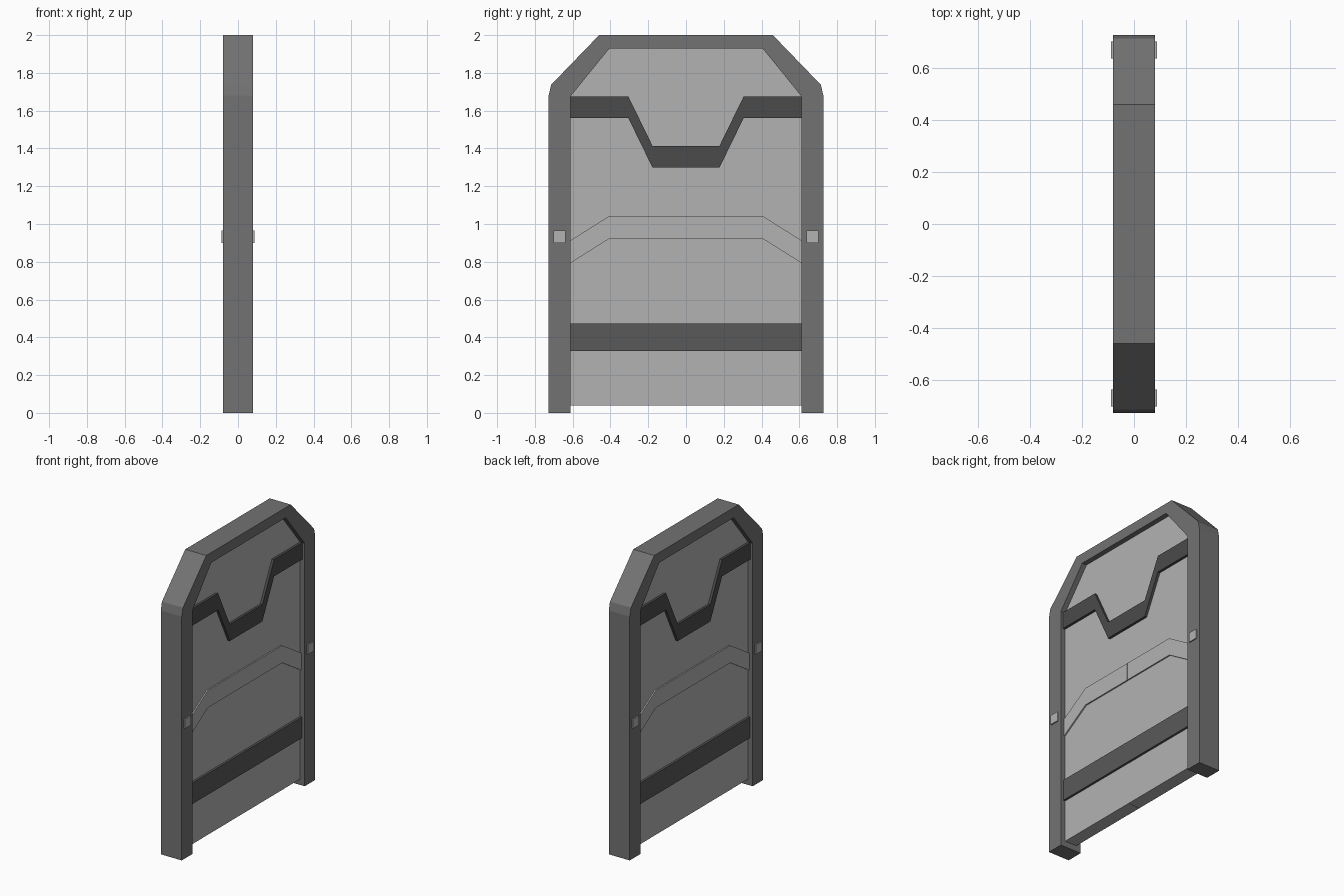
import bpy, bmesh

if "Cube" in bpy.data.objects:
    bpy.data.objects.remove(bpy.data.objects["Cube"])


def material(name, v):
    m = bpy.data.materials.new(name)
    m.diffuse_color = (v, v, v, 1)
    m.use_nodes = True
    m.node_tree.nodes["Principled BSDF"].inputs["Base Color"].default_value = m.diffuse_color
    return m


FRAME = material("frame_grey", 0.17)
PANEL = material("panel_grey", 0.45)
BAND = material("band_grey", 0.07)
LOWER = material("lower_band_grey", 0.1)


def prism(name, outline, x0, x1, mat):
    """Extrude a (y, z) outline along x."""
    bm = bmesh.new()
    face = bm.faces.new([bm.verts.new((x0, y, z)) for y, z in outline])
    ext = bmesh.ops.extrude_face_region(bm, geom=[face])["geom"]
    moved = [g for g in ext if isinstance(g, bmesh.types.BMVert)]
    bmesh.ops.translate(bm, verts=moved, vec=(x1 - x0, 0, 0))
    bmesh.ops.recalc_face_normals(bm, faces=bm.faces)
    me = bpy.data.meshes.new(name)
    bm.to_mesh(me)
    bm.free()
    me.materials.append(mat)
    ob = bpy.data.objects.new(name, me)
    bpy.context.collection.objects.link(ob)
    return ob


def pair(name, outline, depth, mat):
    """Left and right half of a door part, mirrored across y = 0."""
    for side, s in (("right", 1), ("left", -1)):
        prism(f"{side}_{name}", [(s * y, z) for y, z in outline], -depth, depth, mat)


def strip(top, height):
    """Band outline: a top line and its copy shifted down."""
    return top + [(y, z - height) for y, z in reversed(top)]


# Door frame: an arch with chamfered upper corners
outer = [(0.727, 0), (0.727, 1.68), (0.714, 1.737), (0.46, 2.0)]
inner = [(0.612, 0), (0.612, 1.675), (0.405, 1.93)]
arch = (outer + [(-y, z) for y, z in reversed(outer)]
        + [(-y, z) for y, z in inner] + inner[::-1])
prism("door_frame", arch, -0.08, 0.08, FRAME)

# Sliding door leaves, meeting in a thin centre seam
SEAM, EDGE = 0.001, 0.612
pair("door_leaf", [(SEAM, 0.04), (EDGE, 0.04), (EDGE, 1.675),
                   (0.405, 1.93), (SEAM, 1.93)], 0.045, PANEL)

# Raised bands on both faces of the leaves
pair("upper_band", strip([(SEAM, 1.413), (0.177, 1.413), (0.305, 1.675),
                          (EDGE, 1.675)], 0.115), 0.062, BAND)
pair("middle_band", strip([(SEAM, 1.043), (0.405, 1.043), (EDGE, 0.913)],
                          0.12), 0.054, PANEL)
pair("lower_band", strip([(SEAM, 0.473), (EDGE, 0.473)], 0.145), 0.06, LOWER)

# Control buttons on both faces of each post
button = [(0.637, 0.9), (0.702, 0.9), (0.702, 0.965), (0.637, 0.965)]
for side, s in (("right", 1), ("left", -1)):
    for face, f in (("outer", 1), ("inner", -1)):
        prism(f"{side}_{face}_button", [(s * y, z) for y, z in button],
              f * 0.07, f * 0.088, PANEL)
